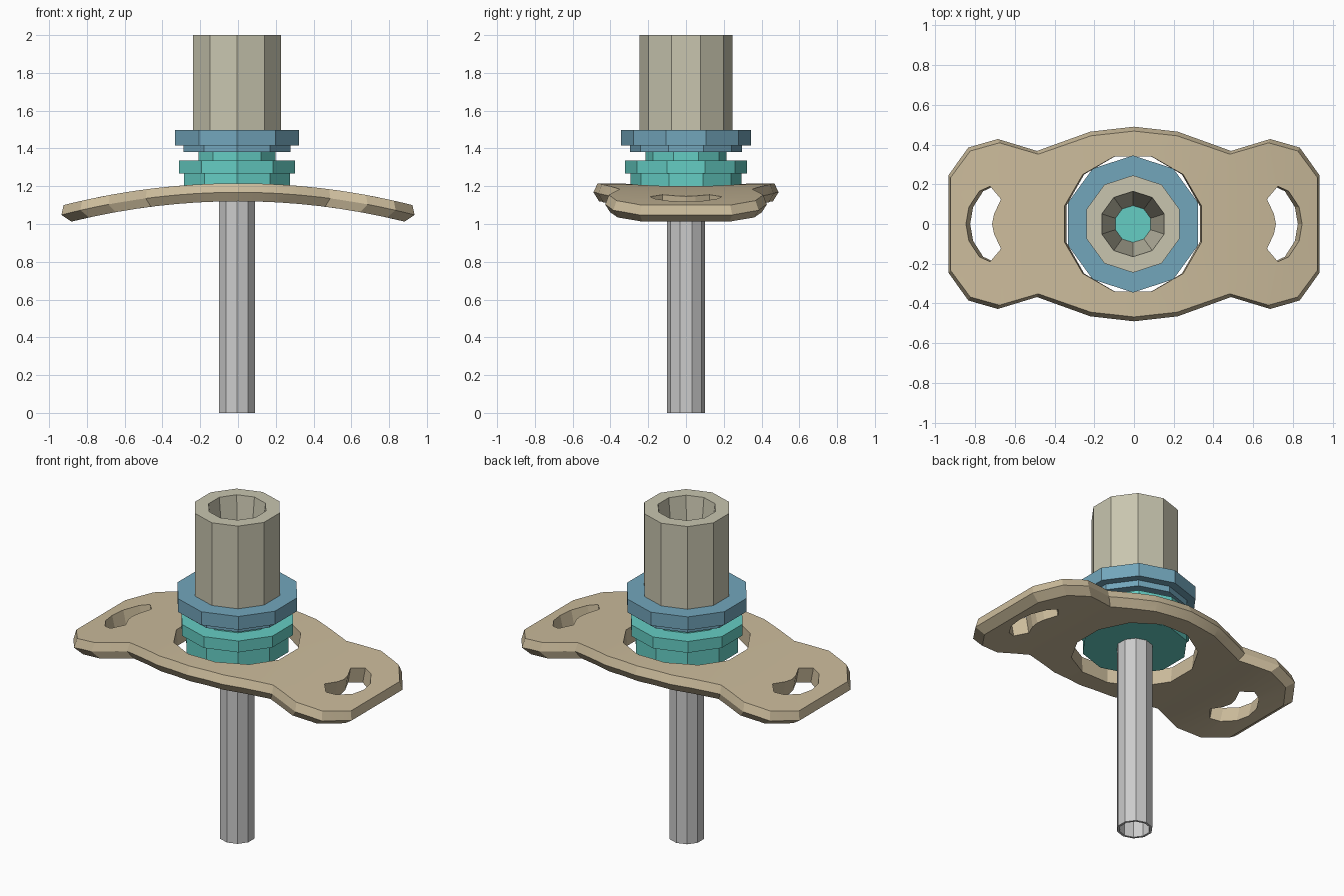
import bpy, bmesh, math
from mathutils import Vector

if "Cube" in bpy.data.objects:
    bpy.data.objects.remove(bpy.data.objects["Cube"])

AXIS_X = -0.005
SIDES = 10


def finish(bm, name, color=None):
    bmesh.ops.recalc_face_normals(bm, faces=bm.faces[:])
    mesh = bpy.data.meshes.new(name)
    bm.to_mesh(mesh)
    bm.free()
    obj = bpy.data.objects.new(name, mesh)
    bpy.context.collection.objects.link(obj)
    if color:
        mat = bpy.data.materials.new(name + "_colour")
        mat.diffuse_color = (*color, 1)
        mat.use_nodes = True
        mat.node_tree.nodes["Principled BSDF"].inputs["Base Color"].default_value = mat.diffuse_color
        mesh.materials.append(mat)
    return obj


def turned(name, profile, color=None, closed=True):
    """Revolve (radius, z) points into a ten-sided part with corners on +-y."""
    bm = bmesh.new()
    rings = []
    for r, z in profile:
        angs = [math.pi / 2 + 2 * math.pi * i / SIDES for i in range(SIDES)]
        rings.append([bm.verts.new((AXIS_X + r * math.cos(a), r * math.sin(a), z)) for a in angs])
    pairs = list(zip(rings, rings[1:]))
    if closed:
        pairs.append((rings[-1], rings[0]))
    for lo, hi in pairs:
        for i in range(SIDES):
            j = (i + 1) % SIDES
            bm.faces.new((lo[i], lo[j], hi[j], hi[i]))
    bmesh.ops.remove_doubles(bm, verts=bm.verts[:], dist=1e-5)
    return finish(bm, name, color)


# Thin hollow rod
turned("hollow_rod", [(0.1, 0), (0.1, 1.17), (0.086, 1.17), (0.086, 0)])

# Stepped hub standing in the plate hole
turned("stepped_hub", [(0, 1.16), (0.295, 1.16), (0.295, 1.268), (0.322, 1.268), (0.322, 1.337),
                       (0.215, 1.337), (0.215, 1.38), (0, 1.38)], (0.13, 0.61, 0.55), closed=False)

# Flanged collar
turned("flanged_collar", [(0.245, 1.38), (0.297, 1.38), (0.297, 1.416), (0.345, 1.416),
                          (0.345, 1.497), (0.245, 1.497)], (0.17, 0.38, 0.50))

# Barrel with tapering bore
turned("barrel", [(0.245, 1.38), (0.245, 2), (0.165, 2), (0.093, 1.38)], (0.58, 0.56, 0.43))


# Curved mounting plate: outline, centre hole and two arc slots
quarter = [(0.945, 0.245), (0.842, 0.385), (0.69, 0.428), (0.49, 0.368), (0.22, 0.465)]
right = [(x, -y) for x, y in quarter][::-1] + quarter[:]
outline = right + [(0, 0.49)] + [(-x, -y) for x, y in right] + [(0, -0.49)]
hole = [(AXIS_X + 0.353 * math.cos(math.radians(15 + 30 * i)),
         0.353 * math.sin(math.radians(15 + 30 * i))) for i in range(12)]
outer = [(0.72, 0.19), (0.775, 0.165), (0.828, 0.085), (0.843, 0)]
inner = [(0.71, 0), (0.70, 0.05), (0.665, 0.125)]
slot = outer + [(x, -y) for x, y in outer[-2::-1]] + \
    [(x, -y) for x, y in inner[::-1]] + inner[1:]
slot_left = [(-x, y) for x, y in slot]

bm = bmesh.new()
H = 0.0475
caps = {H: [], -H: []}


def wall(levels):
    """Stack loops given as (points, z) and remember the end edges for the caps."""
    rings = [[bm.verts.new((x, y, z)) for x, y in pts] for pts, z in levels]
    n = len(rings[0])
    for lo, hi in zip(rings, rings[1:]):
        for i in range(n):
            j = (i + 1) % n
            bm.faces.new((lo[i], lo[j], hi[j], hi[i]))
    for ring, (_, z) in ((rings[0], levels[0]), (rings[-1], levels[-1])):
        caps[z] += [bm.edges.get((ring[i], ring[(i + 1) % n])) for i in range(n)]


wall([([(x * 0.955, y * 0.94) for x, y in outline], -H), (outline, 0),
      ([(x * 0.975, y * 0.955) for x, y in outline], H)])
for pts in (hole, slot, slot_left):
    wall([(pts, -H), (pts, H)])
for z, edges in caps.items():
    bmesh.ops.triangle_fill(bm, edges=edges, use_beauty=True, normal=Vector((0, 0, 1)))

# Cut the plate into strips and bend it round a long arc
for i in range(-8, 9):
    bmesh.ops.bisect_plane(bm, geom=bm.verts[:] + bm.edges[:] + bm.faces[:],
                           plane_co=(i * 0.11, 0, 0), plane_no=(1, 0, 0), dist=1e-5)
R = 3.7
for v in bm.verts:
    t = v.co.x / R
    rad = R + v.co.z
    v.co.x, v.co.z = rad * math.sin(t), 1.168 - R + rad * math.cos(t)
plate = finish(bm, "curved_plate", (0.60, 0.50, 0.33))
bpy.ops.object.select_all(action='DESELECT')
plate.select_set(True)
bpy.context.view_layer.objects.active = plate
bpy.ops.object.shade_smooth_by_angle(angle=math.radians(12))
